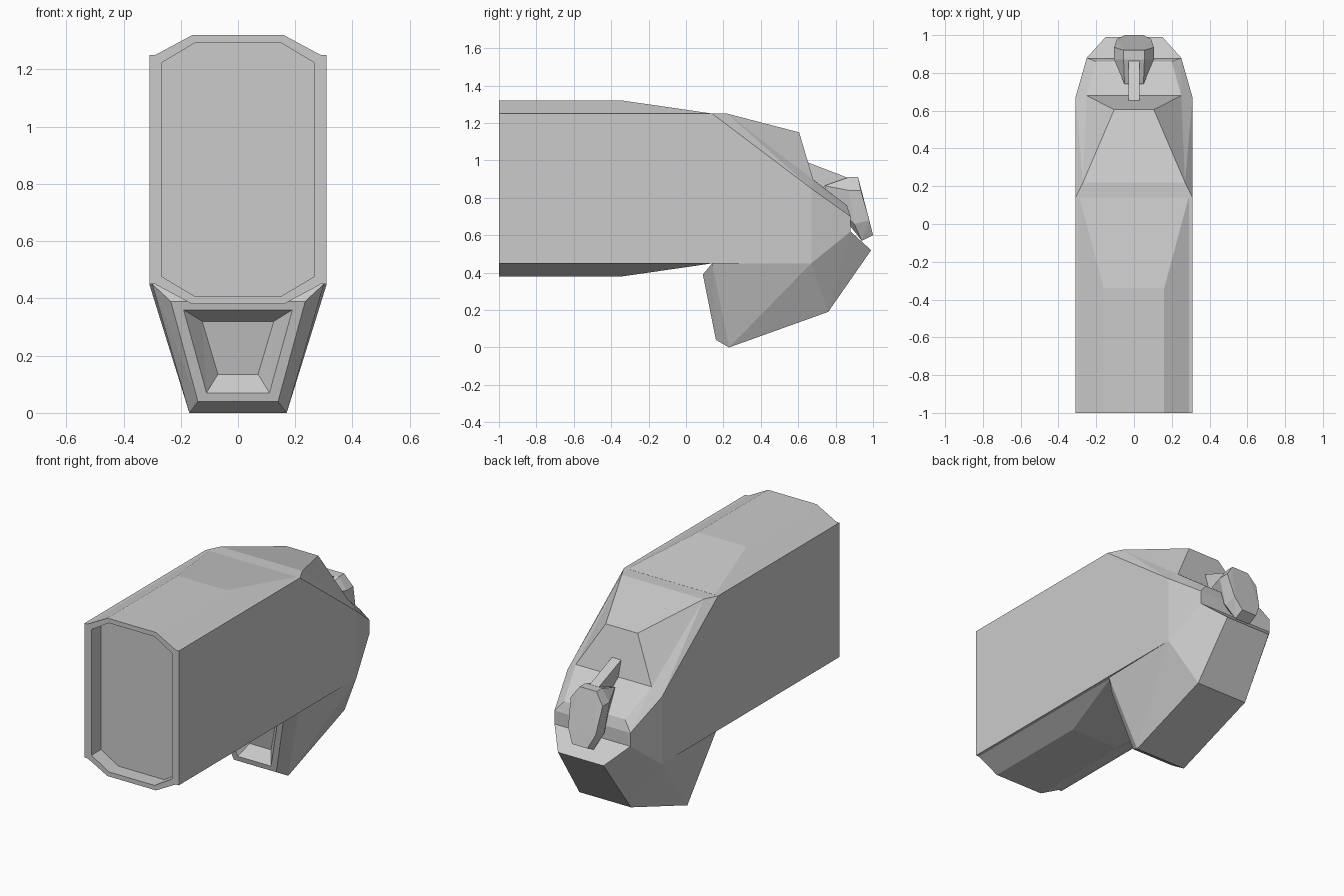
import bpy, bmesh

if "Cube" in bpy.data.objects:
    bpy.data.objects.remove(bpy.data.objects["Cube"])


def finish(name, bm):
    bmesh.ops.recalc_face_normals(bm, faces=bm.faces[:])
    me = bpy.data.meshes.new(name)
    bm.to_mesh(me)
    bm.free()
    ob = bpy.data.objects.new(name, me)
    bpy.context.collection.objects.link(ob)
    return ob


def hull(name, half):
    """Convex part from points on the +x side, mirrored across x = 0."""
    bm = bmesh.new()
    for x, y, z in half:
        bm.verts.new((x, y, z))
        bm.verts.new((-x, y, z))
    res = bmesh.ops.convex_hull(bm, input=bm.verts[:])
    junk = {g for g in res["geom_interior"] + res["geom_unused"]
            if isinstance(g, bmesh.types.BMVert)}
    bmesh.ops.delete(bm, geom=list(junk), context='VERTS')
    bmesh.ops.dissolve_limit(bm, angle_limit=0.01, verts=bm.verts[:], edges=bm.edges[:])
    return finish(name, bm)


def section(y, side, ledge, cap, z0, z1, rise):
    """Closed eight-sided outline with small ledges, in the plane y."""
    right = [(cap, z0 - rise), (ledge, z0), (side, z0),
             (side, z1), (ledge, z1), (cap, z1 + rise)]
    return [(x, y, z) for x, z in right] + [(-x, y, z) for x, z in reversed(right)]


# Long hollow-fronted housing: recess floor, recess lip, front, taper start, taper end
rings = [section(-.91, .265, .264, .15, .475, 1.225, .068),
         section(-1, .265, .264, .15, .475, 1.225, .068),
         section(-1, .31, .29, .16, .45, 1.25, .07),
         section(-.34, .31, .29, .16, .45, 1.25, .07),
         section(.14, .31, .29, .289, .45, 1.25, .0005)]
bm = bmesh.new()
loops = [[bm.verts.new(p) for p in r] for r in rings]
for a, b in zip(loops, loops[1:]):
    for i in range(12):
        j = (i + 1) % 12
        bm.faces.new((a[i], a[j], b[j], b[i]))
bm.faces.new(loops[0])
bm.faces.new(loops[-1])
finish("main_housing", bm)

# Sloped rear housing with bevelled rim
hull("rear_housing", [(.31, .14, .45), (.31, .14, 1.25), (.31, .67, .85), (.31, .67, .45),
                      (.27, .22, 1.25), (.25, .68, .897), (.20, .86, .76),
                      (.25, .88, .70), (.25, .88, .62)])

# Lower block, with a recess in its front face
lower = hull("lower_block", [(.30, .14, .45), (.235, .09, .39), (.14, .16, .04),
                             (.17, .23, .0), (.17, .76, .19), (.15, .99, .52),
                             (.25, .88, .62), (.31, .67, .45)])


def front_y(z, depth):
    return .09 + (.39 - z) * .2 + depth


cutter = hull("recess_cutter", [(x, front_y(z, d), z) for x, z, d in
                                [(.19, .36, 0), (.11, .07, 0), (.19, .36, -.05),
                                 (.11, .07, -.05), (.125, .32, .07), (.07, .135, .07)]])
cutter.hide_render = True
cutter.hide_viewport = True
mod = lower.modifiers.new("recess", 'BOOLEAN')
mod.operation = 'DIFFERENCE'
mod.solver = 'EXACT'
mod.object = cutter

# Raised hump on the rear slope
hull("top_hump", [(.27, .22, 1.25), (.105, .605, 1.15), (.11, .655, .925),
                  (.25, .68, .897), (.10, .5, .9)])

# Thin web leading to the knob
hull("knob_web", [(.03, .65, .99), (.03, .87, .905), (.03, .87, .72), (.03, .65, .88)])

# Faceted rear knob
hull("rear_knob", [(.055, .92, .91), (.105, .935, .84), (.09, .98, .68), (.05, 1.0, .60),
                   (.055, .87, .91), (.105, .87, .84), (.09, .90, .66), (.05, .94, .57),
                   (.05, .74, .865), (.05, .76, .80)])
